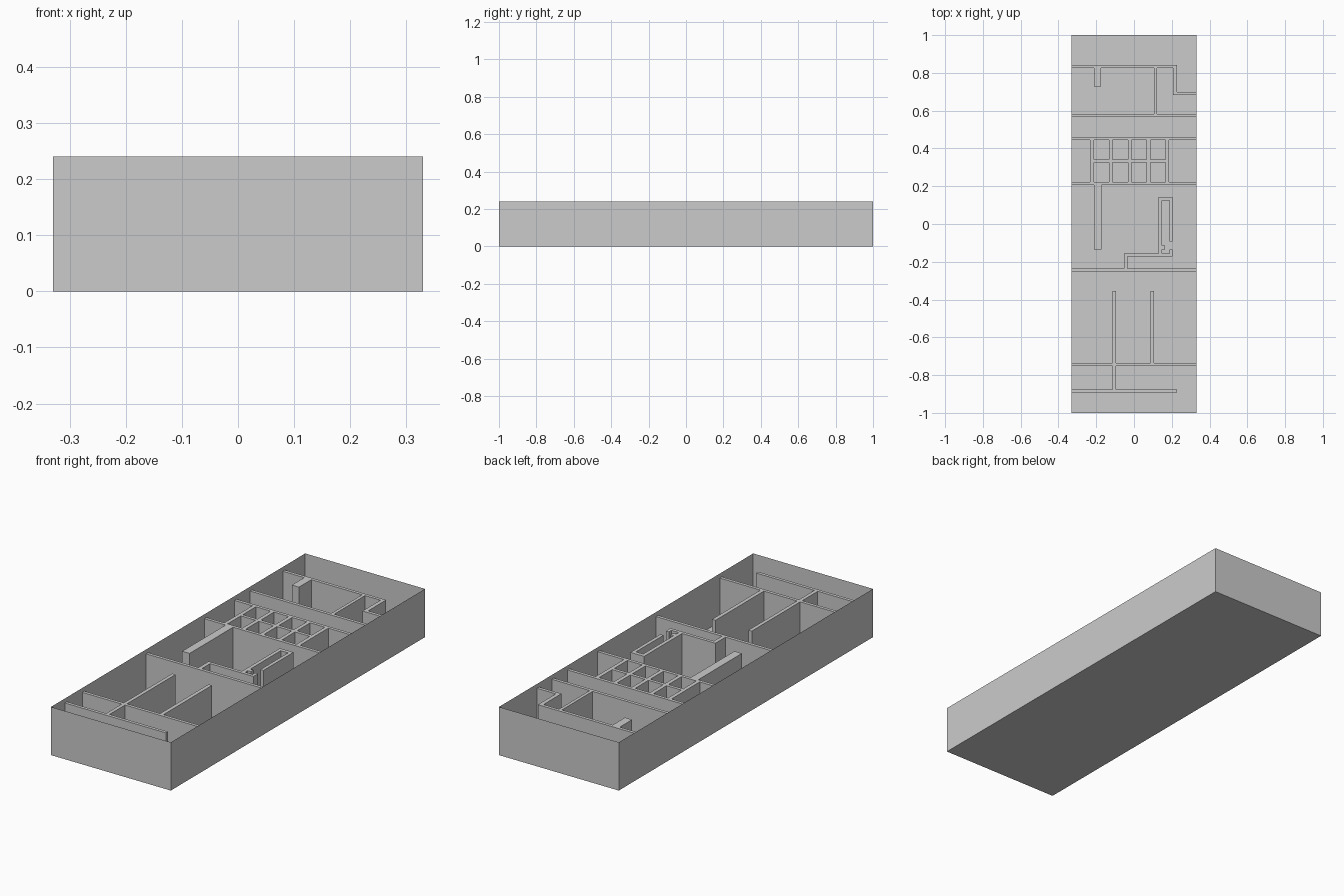
import bpy, bmesh

if "Cube" in bpy.data.objects:
    bpy.data.objects.remove(bpy.data.objects["Cube"])

W, L, H = 0.33, 1.0, 0.24      # half width, half length, shell height
WALL_H = 0.218                 # partitions stop just below the rim


def finish(name, bm):
    mesh = bpy.data.meshes.new(name)
    bm.to_mesh(mesh)
    bm.free()
    ob = bpy.data.objects.new(name, mesh)
    bpy.context.collection.objects.link(ob)
    return ob


# Outer shell: thin open-topped box with floor
bm = bmesh.new()
bmesh.ops.create_cube(bm, size=1)
for v in bm.verts:
    v.co = (v.co.x * 2 * W, v.co.y * 2 * L, (v.co.z + 0.5) * H)
bmesh.ops.delete(bm, geom=[f for f in bm.faces if f.normal.z > 0.5], context='FACES_ONLY')
finish("outer_shell", bm)


def build_walls(name, rects):
    """Extrude the merged footprint of overlapping rectangles (x0, x1, y0, y1)."""
    xs = sorted({x for r in rects for x in r[:2]})
    ys = sorted({y for r in rects for y in r[2:]})
    bm = bmesh.new()
    grid = {}

    def vert(i, j):
        if (i, j) not in grid:
            grid[i, j] = bm.verts.new((xs[i], ys[j], WALL_H))
        return grid[i, j]

    for i in range(len(xs) - 1):
        for j in range(len(ys) - 1):
            cx, cy = (xs[i] + xs[i + 1]) / 2, (ys[j] + ys[j + 1]) / 2
            if any(a < cx < b and c < cy < d for a, b, c, d in rects):
                bm.faces.new([vert(i, j), vert(i + 1, j), vert(i + 1, j + 1), vert(i, j + 1)])
    # Drop the outline to the floor
    rim = [e for e in bm.edges if e.is_boundary and
           not all(abs(abs(v.co.x) - W) < 1e-5 for v in e.verts)]
    new = bmesh.ops.extrude_edge_only(bm, edges=rim)["geom"]
    for v in new:
        if isinstance(v, bmesh.types.BMVert):
            v.co.z = 0
    bmesh.ops.recalc_face_normals(bm, faces=bm.faces)
    if max(bm.faces, key=lambda f: f.calc_center_median().z).normal.z < 0:
        bmesh.ops.reverse_faces(bm, faces=bm.faces)
    bmesh.ops.dissolve_limit(bm, angle_limit=0.01, verts=bm.verts, edges=bm.edges)
    return finish(name, bm)


# Back rooms
build_walls("back_rooms", [
    (-W, 0.227, 0.825, 0.841),
    (0.207, 0.227, 0.684, 0.841),
    (0.207, W, 0.684, 0.70),
    (-0.213, -0.174, 0.728, 0.83),
    (0.106, 0.122, 0.57, 0.83),
    (-W, W, 0.567, 0.583),
])

# Small cells between two cross walls, with a thick wall running forward
cells = [(-W, W, 0.445, 0.461), (-W, W, 0.207, 0.223),
         (-0.232, 0.186, 0.326, 0.342),
         (-0.213, -0.172, -0.135, 0.215)]
cells += [(-0.232 + 0.0997 * k, -0.213 + 0.0997 * k, 0.21, 0.45) for k in range(5)]
build_walls("cell_block", cells)

# Middle room: hooked enclosure and its link to the cross wall
build_walls("middle_room", [
    (0.13, 0.148, -0.171, 0.144),
    (0.13, 0.205, 0.125, 0.144),
    (0.188, 0.205, -0.092, 0.144),
    (0.14, 0.165, -0.135, -0.114),
    (0.189, 0.205, -0.171, -0.135),
    (-0.053, 0.205, -0.171, -0.155),
    (-0.053, -0.034, -0.24, -0.155),
    (-W, W, -0.251, -0.235),
])

# Front rooms
build_walls("front_rooms", [
    (-W, W, -0.753, -0.737),
    (-0.113, -0.095, -0.88, -0.356),
    (0.087, 0.106, -0.745, -0.356),
    (-W, 0.227, -0.891, -0.875),
])
